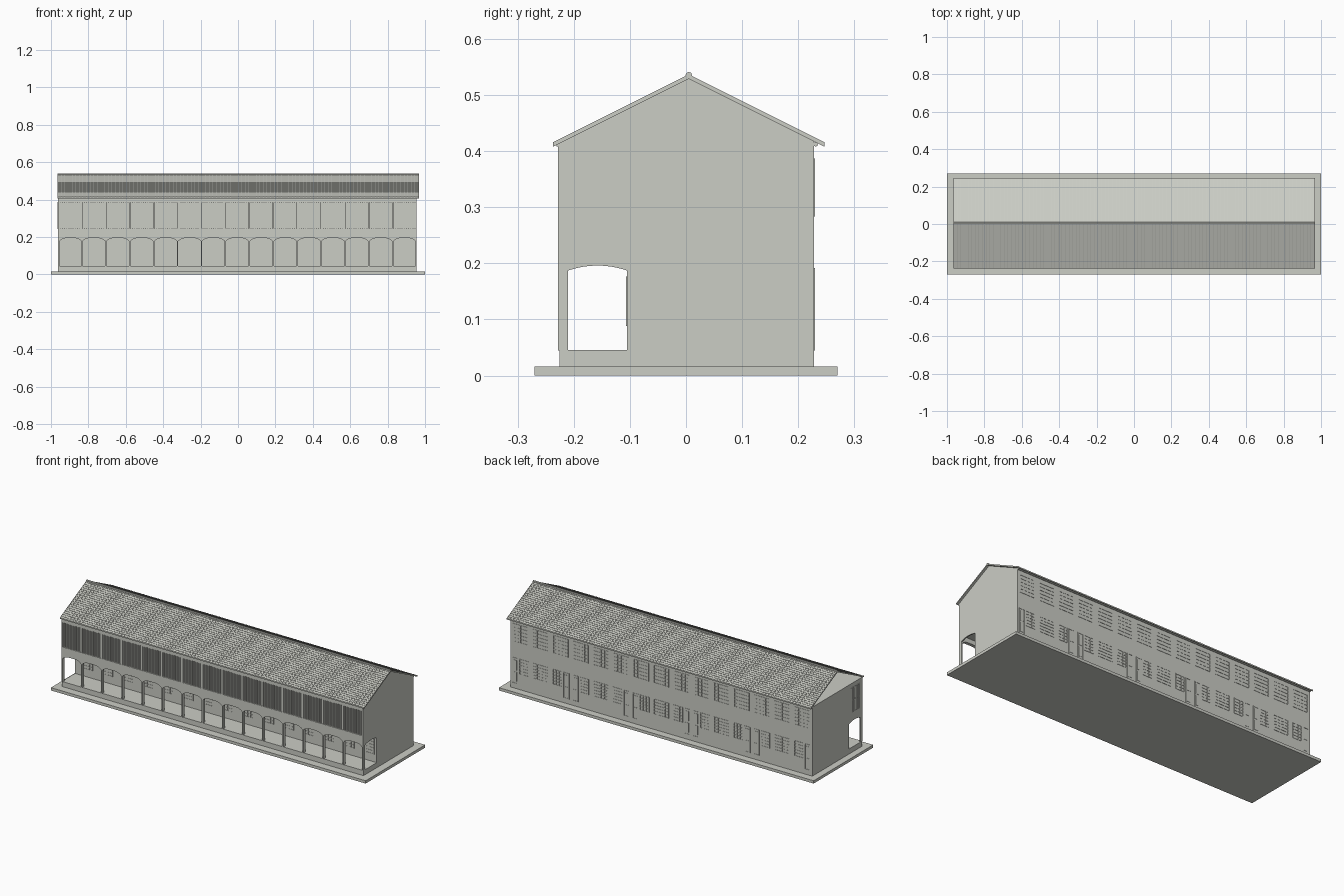
import bpy, bmesh, math

if "Cube" in bpy.data.objects:
    bpy.data.objects.remove(bpy.data.objects["Cube"])

stone = bpy.data.materials.new("pale_grey_plaster")
stone.diffuse_color = (0.60, 0.61, 0.56, 1)
stone.use_nodes = True
stone.node_tree.nodes["Principled BSDF"].inputs["Base Color"].default_value = stone.diffuse_color

X0, X1, N = -0.962, 0.955, 15        # wall ends and number of bays
PITCH = (X1 - X0) / N
H = 0.0035                           # half width of a column
FRONT, BACK, ARCADE = -0.228, 0.228, -0.105
lines = [X0 + i * PITCH for i in range(N + 1)]


class Part:
    """Collects simple solids into one named object."""
    def __init__(self, name):
        self.name, self.bm = name, bmesh.new()

    def prism(self, pts, axis, a, b):
        def put(t, p):
            return (t, p[0], p[1]) if axis == 'x' else (p[0], t, p[1])
        va = [self.bm.verts.new(put(a, p)) for p in pts]
        vb = [self.bm.verts.new(put(b, p)) for p in pts]
        fs = [self.bm.faces.new(va), self.bm.faces.new(vb[::-1])]
        for i in range(len(pts)):
            j = (i + 1) % len(pts)
            fs.append(self.bm.faces.new((va[j], va[i], vb[i], vb[j])))
        bmesh.ops.recalc_face_normals(self.bm, faces=fs)

    def box(self, x0, x1, y0, y1, z0, z1):
        self.prism([(y0, z0), (y1, z0), (y1, z1), (y0, z1)], 'x', x0, x1)

    def done(self):
        me = bpy.data.meshes.new(self.name)
        self.bm.to_mesh(me)
        self.bm.free()
        me.materials.append(stone)
        ob = bpy.data.objects.new(self.name, me)
        bpy.context.collection.objects.link(ob)


def arch(a, b, spring, rise, power, n=12):
    """Points of a flat arch from a to b."""
    pts = []
    for i in range(n + 1):
        t = -math.cos(math.pi * i / n)
        pts.append(((a + b) / 2 + (b - a) / 2 * t, spring + rise * (1 - abs(t) ** power)))
    return pts


# Ground slab and raised floor
p = Part("ground_slab")
p.box(-1, 1, -0.27, 0.27, 0, 0.016)
p.done()
p = Part("raised_floor")
p.box(X0, X1, -0.225, BACK, 0.016, 0.045)
p.done()

# Main walls: lower rooms behind the arcade, full-depth upper storey
p = Part("main_walls")
section = [(ARCADE, 0.045), (BACK, 0.045), (BACK, 0.412), (-0.219, 0.412), (-0.219, 0.22), (ARCADE, 0.22)]
p.prism(section, 'x', X0, X1)
p.done()

# Right gable; the attic is open on the left
p = Part("right_gable")
p.prism([(FRONT, 0.405), (BACK, 0.405), (BACK, 0.418), (0.005, 0.529), (FRONT, 0.413)], 'x', X1 - 0.006, X1)
p.done()

# Arcade front with one flat arch per bay
p = Part("arcade_front")
comb = [(X0, 0.245), (X1, 0.245), (X1, 0.045)]
for i in reversed(range(N)):
    l = lines[i] + (2 * H if i == 0 else H)
    r = lines[i + 1] - (2 * H if i == N - 1 else H)
    comb += [(r, 0.045)] + arch(r, l, 0.178, 0.017, 4) + [(l, 0.045)]
comb.append((X0, 0.045))
p.prism(comb, 'y', FRONT, -0.21)
p.done()

# Cross arches over the walkway
p = Part("walkway_arches")
profile = [(-0.21, 0.221)] + arch(-0.21, ARCADE, 0.187, 0.009, 2) + [(ARCADE, 0.221)]
for x in lines:
    c = min(max(x, X0 + H), X1 - H)
    p.prism(profile, 'x', c - H, c + H)
p.done()

# Upper front: piers, top band and upright slats
p = Part("upper_front_frame")
p.box(X0, X1, FRONT, -0.218, 0.385, 0.412)
for x in lines:
    p.box(max(x - 0.004, X0), min(x + 0.004, X1), FRONT, -0.218, 0.245, 0.385)
p.done()
p = Part("upper_front_slats")
for x in lines[:-1]:
    step = (PITCH - 0.008) / 12
    for k in range(12):
        c = x + 0.004 + step * (k + 0.5)
        p.box(c - 0.003, c + 0.003, -0.2255, -0.218, 0.245, 0.385)
p.done()


def window(p, cx, w, z0, z1, wall, out, cols, rows=5):
    """Framed lattice window lying on a wall facing +y or -y."""
    a, b = sorted((wall - 0.002 * out, wall + 0.0018 * out))
    t = 0.0015
    for i in range(cols + 1):
        x = cx - w / 2 + w * i / cols
        p.box(x - t, x + t, a, b, z0, z1)
    for j in range(rows + 1):
        z = z0 + (z1 - z0) * j / rows
        p.box(cx - w / 2 - t, cx + w / 2 + t, a, b, z - t, z + t)


def door(p, cx, z0, z1, wall, out):
    """Door frame with two raised panels."""
    window(p, cx, 0.034, z0, z1, wall, out, 1, 1)
    a, b = sorted((wall - 0.002 * out, wall + 0.0015 * out))
    for u, v in ((0.08, 0.45), (0.53, 0.92)):
        p.box(cx - 0.011, cx + 0.011, a, b, z0 + (z1 - z0) * u, z0 + (z1 - z0) * v)


# Rear windows and doors: doors pair up at every third bay line
up, low, doors = Part("upper_rear_windows"), Part("lower_rear_windows"), Part("rear_doors")
shop = Part("arcade_windows")
for i, x in enumerate(lines[:-1]):
    c = x + PITCH / 2
    window(up, c, 0.092, 0.285, 0.385, BACK, 1, 4)
    side = (-1, 0, 1)[i % 3]
    if side:
        door(doors, c + side * 0.035, 0.046, 0.19, BACK, 1)
        window(low, c - side * 0.021, 0.056, 0.105, 0.19, BACK, 1, 3)
    else:
        window(low, c, 0.092, 0.105, 0.19, BACK, 1, 4)
    window(shop, c + 0.02, 0.055, 0.09, 0.175, ARCADE, -1, 3)
for p in (up, low, doors, shop):
    p.done()

# Slatted window on the left end
p = Part("left_end_window")
for k in range(9):
    y = -0.2 + 0.01 * k
    p.box(X0 - 0.0018, X0 + 0.002, y - 0.0025, y + 0.0025, 0.245, 0.385)
for z in (0.245, 0.315, 0.385):
    p.box(X0 - 0.0018, X0 + 0.002, -0.2025, -0.1175, z - 0.002, z + 0.002)
p.done()

# Roof: stepped tile courses on both slopes
RX0, RX1, RIDGE, HALF = -0.966, 0.967, 0.005, 0.242
ROWS = 22
p = Part("tiled_roof")
for s in (-1, 1):
    top = []
    for k in range(ROWS):
        d0, d1 = HALF * k / ROWS, HALF * (k + 1) / ROWS
        top += [(RIDGE + s * d0, 0.5345 - d0 / 2), (RIDGE + s * d1, 0.536 - d1 / 2)]
    under = [(RIDGE + s * HALF, 0.5285 - HALF / 2), (RIDGE, 0.5285)]
    p.prism(top + under, 'x', RX0, RX1)
p.done()

# Raised joints running down the slopes
p = Part("tile_joints")
for s in (-1, 1):
    for i in range(101):
        x = RX0 + 0.002 + (RX1 - RX0 - 0.004) * i / 100
        e = RIDGE + s * HALF
        p.prism([(RIDGE, 0.534), (RIDGE, 0.5368), (e, 0.5368 - HALF / 2), (e, 0.534 - HALF / 2)],
                'x', x - 0.0012, x + 0.0012)
p.done()

# Ridge cap and gutters
p = Part("ridge_cap")
ring = [(math.cos(a * math.pi / 4), math.sin(a * math.pi / 4)) for a in range(8)]
p.prism([(RIDGE + 0.006 * c, 0.535 + 0.006 * s) for c, s in ring], 'x', RX0, RX1)
p.done()
p = Part("gutters")
for y in (-0.229, 0.231):
    p.prism([(y + 0.004 * c, 0.412 + 0.004 * s) for c, s in ring], 'x', X0, X1)
p.done()
